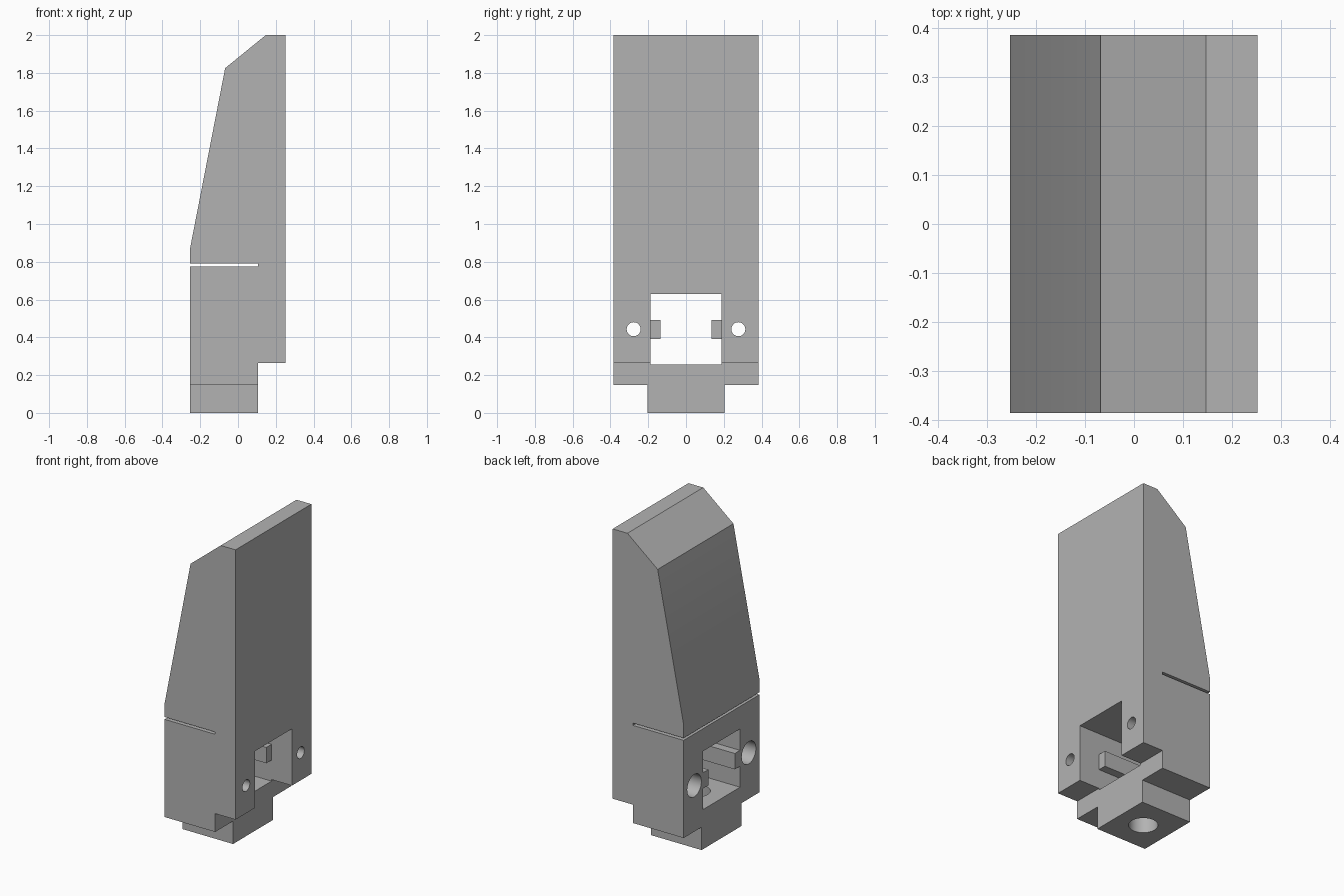
import bpy, bmesh
from math import pi, radians
from mathutils import Matrix, Vector

default = bpy.data.objects.get("Cube")
if default:
    bpy.data.objects.remove(default, do_unlink=True)

grey = bpy.data.materials.new("plain grey")
grey.use_nodes = True
colour = (0.45, 0.45, 0.45, 1)
grey.diffuse_color = colour
grey.node_tree.nodes["Principled BSDF"].inputs["Base Color"].default_value = colour


def finish(name, bm):
    bmesh.ops.recalc_face_normals(bm, faces=bm.faces)
    mesh = bpy.data.meshes.new(name)
    bm.to_mesh(mesh)
    bm.free()
    obj = bpy.data.objects.new(name, mesh)
    bpy.context.collection.objects.link(obj)
    mesh.materials.append(grey)
    return obj


def box(name, low, high):
    low, high = Vector(low), Vector(high)
    bm = bmesh.new()
    bmesh.ops.create_cube(bm, size=1)
    bmesh.ops.scale(bm, vec=high - low, verts=bm.verts)
    bmesh.ops.translate(bm, vec=(low + high) / 2, verts=bm.verts)
    return finish(name, bm)


def cylinder(name, centre, radius, length, axis):
    bm = bmesh.new()
    turn = Matrix.Rotation(pi / 2, 4, "Y") if axis == "x" else Matrix()
    bmesh.ops.create_cone(bm, cap_ends=True, segments=48, radius1=radius,
                          radius2=radius, depth=length,
                          matrix=Matrix.Translation(centre) @ turn)
    return finish(name, bm)


def activate(obj):
    bpy.ops.object.select_all(action="DESELECT")
    obj.select_set(True)
    bpy.context.view_layer.objects.active = obj


def cut(target, cutter):
    cutter.hide_render = True
    mod = target.modifiers.new("cut", "BOOLEAN")
    mod.operation = "DIFFERENCE"
    mod.solver = "EXACT"
    mod.object = cutter
    activate(target)
    bpy.ops.object.modifier_apply(modifier=mod.name)
    bpy.data.objects.remove(cutter, do_unlink=True)


BACK, STEP, FACE = -0.253, 0.107, 0.252   # main planes along x
HALF = 0.385                              # half width along y
BASE = 0.147                              # top of the foot

# Tapered body: side profile with the thin slot and the lower step
profile = [(BACK, BASE), (STEP, BASE), (STEP, 0.265), (FACE, 0.265),
           (FACE, 2), (0.147, 2), (-0.068, 1.825), (BACK, 0.875),
           (BACK, 0.79), (STEP, 0.79), (STEP, 0.775), (BACK, 0.775)]
bm = bmesh.new()
side = bm.faces.new([bm.verts.new((x, -HALF, z)) for x, z in profile])
wall = bmesh.ops.extrude_face_region(bm, geom=[side])
bmesh.ops.translate(bm, vec=(0, 2 * HALF, 0),
                    verts=[v for v in wall["geom"] if isinstance(v, bmesh.types.BMVert)])
body = finish("body", bm)

# Foot under the body
foot = box("foot", (BACK, -0.203, 0), (STEP, 0.203, BASE))

# Square window through the body
cut(body, box("window_cutter", (-1, -0.188, 0.255), (1, 0.188, 0.63)))

# Vertical bore through the foot and the window floor
for part in (body, foot):
    cut(part, cylinder("bore_cutter", (-0.07, 0, 0.1), 0.085, 0.5, "z"))

for sign, label in ((1, "left"), (-1, "right")):
    # Screw hole with a wide counterbore from the sloped side
    y = sign * 0.277
    cut(body, cylinder("screw_cutter", (0, y, 0.443), 0.037, 2, "x"))
    cut(body, cylinder("counterbore_cutter", (-0.45, y, 0.443), 0.072, 1, "x"))
    # Guide rail on the window wall
    ys = sorted((sign * 0.188, sign * 0.135))
    box(label + "_rail", (BACK, ys[0], 0.39), (STEP, ys[1], 0.492))

for part in (body, foot):
    activate(part)
    bpy.ops.object.shade_smooth_by_angle(angle=radians(30))
